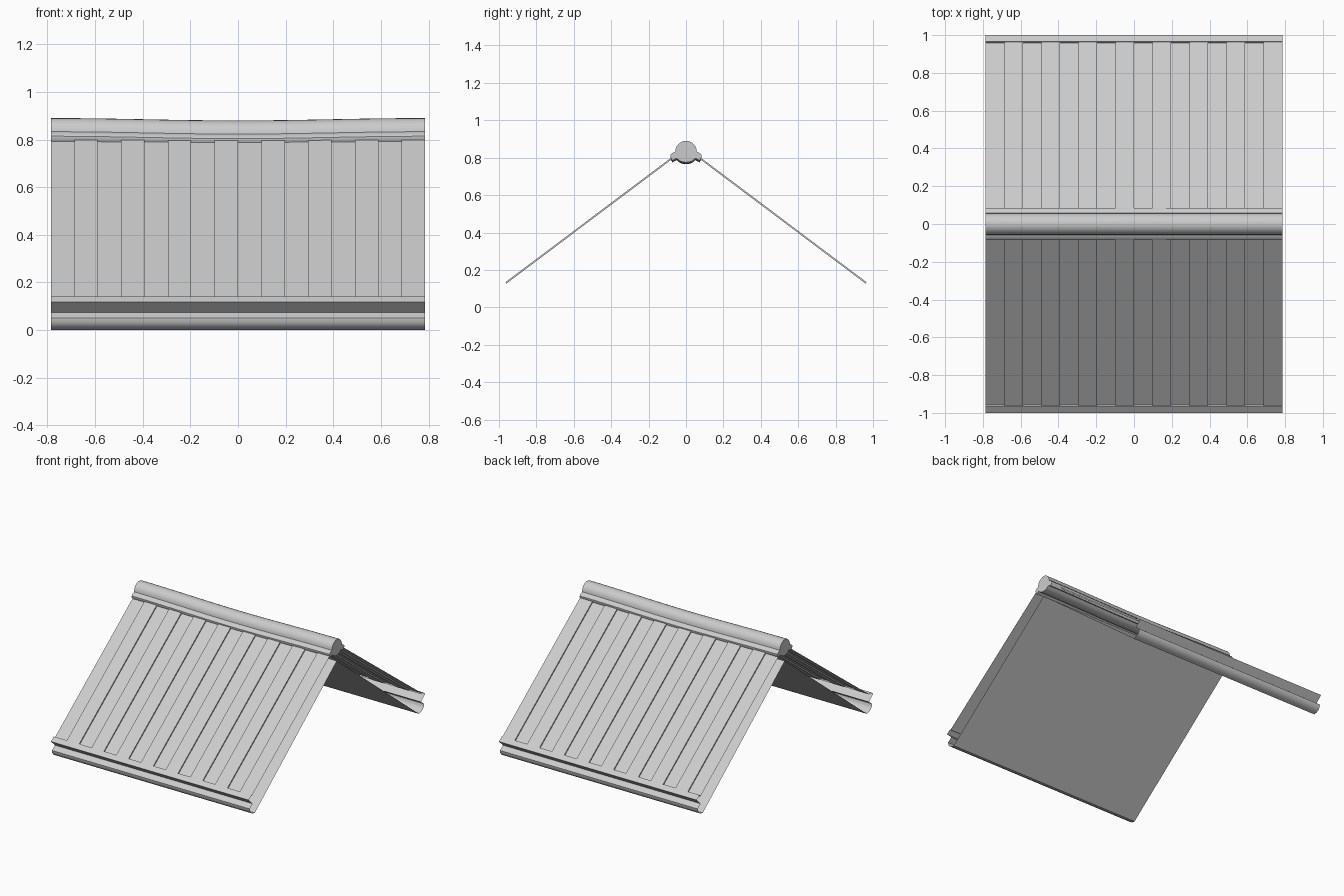
import bpy, math

if "Cube" in bpy.data.objects:
    bpy.data.objects.remove(bpy.data.objects["Cube"])

HALF = 0.785      # half length along x
BOARDS = 16


def make(name, verts, faces, mirror=False, smooth=True):
    me = bpy.data.meshes.new(name)
    me.from_pydata(verts, [], faces)
    me.update()
    ob = bpy.data.objects.new(name, me)
    bpy.context.collection.objects.link(ob)
    if mirror:
        m = ob.modifiers.new("other_side", 'MIRROR')
        m.use_axis = (False, True, False)
        m.use_mirror_merge = False
    if smooth:
        bpy.ops.object.select_all(action='DESELECT')
        bpy.context.view_layer.objects.active = ob
        ob.select_set(True)
        bpy.ops.object.shade_smooth_by_angle(angle=math.radians(35))
    return ob


def sweep(profile, xs, closed=False, sag=0.0):
    """Sweep a (y, z) profile along x, dipping in the middle by sag."""
    n = len(profile)
    verts, faces = [], []
    for x in xs:
        dip = sag * (1 + math.cos(math.pi * x / HALF)) / 2
        verts += [(x, y, z - dip) for y, z in profile]
    for k in range(len(xs) - 1):
        for i in range(n if closed else n - 1):
            j = (i + 1) % n
            a, b = k * n, (k + 1) * n
            faces.append((a + i, b + i, b + j, a + j))
    if closed:
        last = (len(xs) - 1) * n
        faces.append(tuple(range(n)))
        faces.append(tuple(reversed(range(last, last + n))))
    return verts, faces


ends = [-HALF, HALF]

# Flat underside of each slope, open at the gable ends
make("roof_underside", *sweep([(0, 0.735), (-0.93, 0.0)], ends), mirror=True)

# Moulded eave: rounded lower lip, groove and sloping upper lip
eave = [(-0.93, 0.0), (-0.955, 0.004), (-0.974, 0.015), (-0.986, 0.032),
        (-0.988, 0.05), (-0.955, 0.075), (-1.0, 0.118), (-0.967, 0.142),
        (-0.957, 0.13)]
make("eave_moulding", *sweep(eave, ends), mirror=True)

# Roof boards: stepped sheet with alternating heights
low, high = (-0.963, 0.131), (-0.05, 0.817)
length = math.hypot(high[0] - low[0], high[1] - low[1])
ny, nz = -(high[1] - low[1]) / length, (high[0] - low[0]) / length
verts, faces = [], []
for i in range(BOARDS):
    lift = 0.004 if i % 2 else -0.005
    for s in (i, i + 1):
        x = -HALF + 2 * HALF * s / BOARDS
        for y, z in (low, high):
            verts.append((x, y + ny * lift, z + nz * lift))
for k in range(2 * BOARDS - 1):
    a = 2 * k
    faces.append((a, a + 2, a + 3, a + 1))
make("roof_boards", verts, faces, mirror=True, smooth=False)

# Ridge cap: round roll with a small wing on each side, sagging in the middle
right = [(0.057 * math.sin(t), 0.833 + 0.057 * math.cos(t))
         for t in [math.radians(a) for a in range(15, 91, 15)]]
right += [(0.065, 0.829), (0.076, 0.823), (0.084, 0.814), (0.084, 0.804),
          (0.072, 0.785), (0.05, 0.797), (0.036, 0.784), (0.018, 0.777)]
ridge = [(0, 0.89)] + right + [(0, 0.775)] + [(-y, z) for y, z in reversed(right)]
ridge.reverse()   # front side rises, so faces point outward
xs = [-HALF + 2 * HALF * i / 16 for i in range(17)]
make("ridge_cap", *sweep(ridge, xs, closed=True, sag=0.01))
